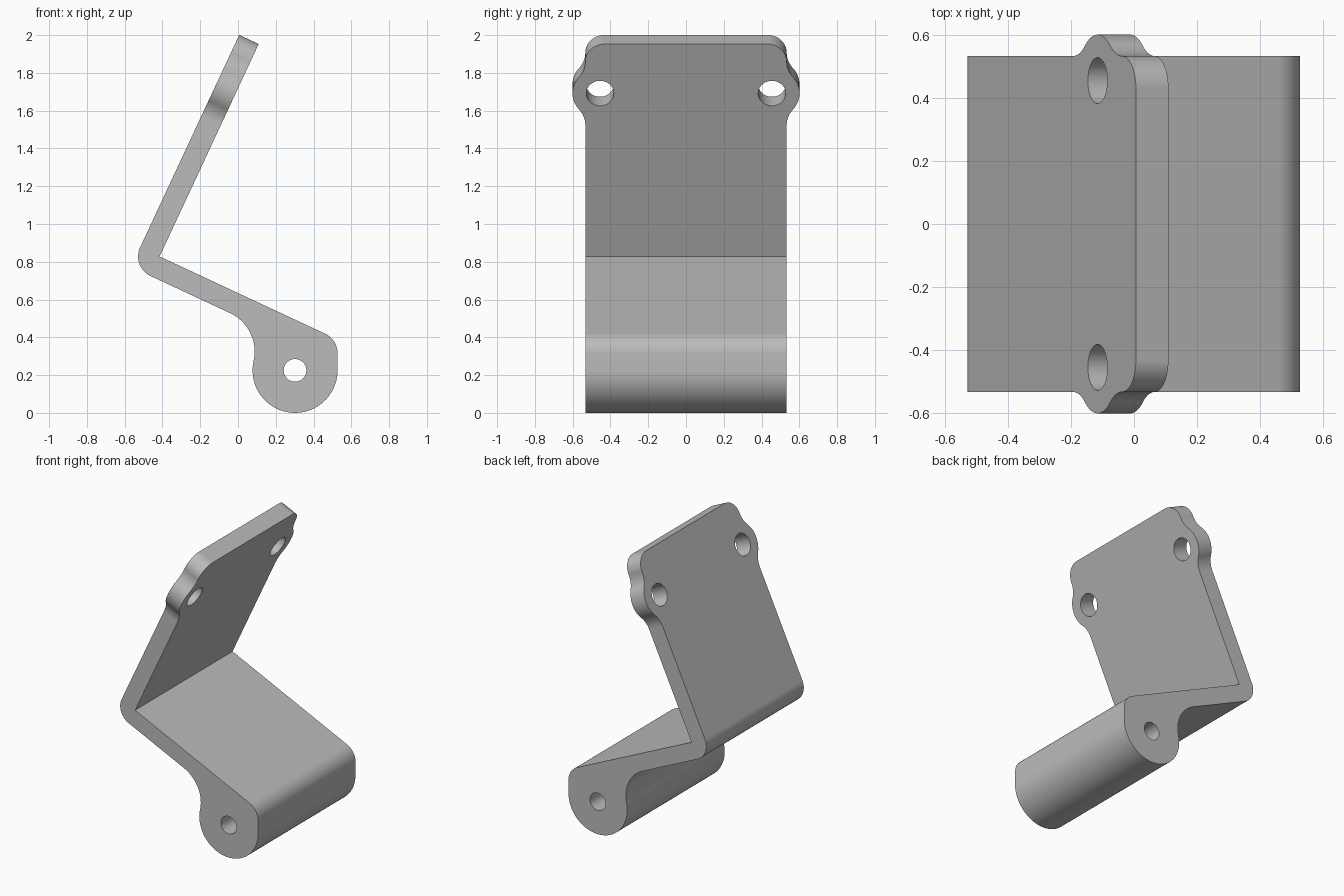
import bpy, bmesh
from math import sin, cos, atan2, degrees, radians, sqrt
from mathutils import Vector

if "Cube" in bpy.data.objects:
    bpy.data.objects.remove(bpy.data.objects["Cube"])

# Main dimensions
TILT = radians(25)
THICK = 0.114
HALF_W = 0.533
LENGTH = 1.241                        # inner corner to plate tip
CORNER = Vector((-0.415, 0.828))      # inner bend corner (x, z)
BOSS, BOSS_R, BORE_R = Vector((0.302, 0.225)), 0.225, 0.06
HOLE = Vector((0.953, 0.455))         # mounting hole (along plate, y)
HOLE_R, EAR_R, EAR_FILLET = 0.073, 0.146, 0.14

ACROSS = Vector((cos(TILT), -sin(TILT)))   # along lower arm
ALONG = Vector((sin(TILT), cos(TILT)))     # along upper plate


def local(s, t):
    return CORNER + ACROSS * s + ALONG * t


def arc(c, r, a0, a1, n=20):
    steps = [radians(a0 + (a1 - a0) * i / n) for i in range(n + 1)]
    return [Vector((c[0] + r * cos(a), c[1] + r * sin(a))) for a in steps]


def heading(a, b):
    return degrees(atan2(b[1] - a[1], b[0] - a[0]))


def prism(name, points, sweep):
    bm = bmesh.new()
    face = bm.faces.new([bm.verts.new(p) for p in points])
    ext = bmesh.ops.extrude_face_region(bm, geom=[face], use_keep_orig=True)
    verts = [v for v in ext["geom"] if isinstance(v, bmesh.types.BMVert)]
    bmesh.ops.translate(bm, verts=verts, vec=sweep)
    bmesh.ops.recalc_face_normals(bm, faces=bm.faces)
    mesh = bpy.data.meshes.new(name)
    bm.to_mesh(mesh)
    bm.free()
    obj = bpy.data.objects.new(name, mesh)
    bpy.context.collection.objects.link(obj)
    return obj


def side_prism(name, pts):
    """Profile in x, z swept along y."""
    return prism(name, [(p.x, -0.8, p.y) for p in pts], (0, 1.6, 0))


def plate_prism(name, pts):
    """Outline in plate length, y swept through the plate thickness."""
    base = [local(-0.5, p.x) for p in pts]
    return prism(name, [(b.x, p.y, b.y) for b, p in zip(base, pts)],
                 (2 * ACROSS.x, 0, 2 * ACROSS.y))


def combine(target, tool, operation):
    tool.hide_render = True
    bpy.context.view_layer.objects.active = target
    mod = target.modifiers.new(tool.name, "BOOLEAN")
    mod.operation, mod.solver, mod.object = operation, "EXACT", tool
    bpy.ops.object.modifier_apply(modifier=mod.name)
    bpy.data.objects.remove(tool)


# Side profile: tilted plate, rounded bend, lower arm, boss
boss_local = Vector(((BOSS - CORNER).dot(ACROSS), (BOSS - CORNER).dot(ALONG)))
fillet_t = -THICK - BOSS_R
fillet_s = boss_local.x - sqrt((2 * BOSS_R) ** 2 - (boss_local.y - fillet_t) ** 2)
fillet = local(fillet_s, fillet_t)
to_boss = heading(fillet, BOSS)
nose_x = BOSS.x + BOSS_R - THICK
nose = local((nose_x - CORNER.x + THICK * ALONG.x) / ACROSS.x, -THICK)

profile = [local(0, 0), local(0, LENGTH + 0.1), local(-THICK, LENGTH + 0.1)]
profile += arc(CORNER, THICK, 155, 245)
profile += arc(fillet, BOSS_R, 65, to_boss)
profile += arc(BOSS, BOSS_R, to_boss + 180, 360, 40)[1:]
profile += arc(nose, THICK, 0, 65)
bracket = side_prism("bracket", profile)

# Plate outline: straight sides, filleted ears, rounded tip corners
rise = sqrt((EAR_FILLET + EAR_R) ** 2 - (HALF_W + EAR_FILLET - HOLE.y) ** 2)
low = Vector((HOLE.x - rise, HALF_W + EAR_FILLET))
high = Vector((HOLE.x + rise, HALF_W + EAR_FILLET))
a = heading(low, HOLE)
tip_r = LENGTH - high.x
half = [Vector((-1.2, HALF_W))]
half += arc(low, EAR_FILLET, -90, a, 12)
half += arc(HOLE, EAR_R, a + 180, -a, 24)[1:-1]
half += arc(high, EAR_FILLET, -180 - a, -90, 12)
half += arc((LENGTH - tip_r, HALF_W - tip_r), tip_r, 90, 0)[1:]
outline = half + [Vector((p.x, -p.y)) for p in reversed(half)]
combine(bracket, plate_prism("outline_cutter", outline), "INTERSECT")

# Pivot bore and mounting holes
combine(bracket, side_prism("bore_cutter", arc(BOSS, BORE_R, 0, 360, 48)[:-1]), "DIFFERENCE")
for side in (-1, 1):
    ring = arc((HOLE.x, side * HOLE.y), HOLE_R, 0, 360, 48)[:-1]
    combine(bracket, plate_prism("hole_cutter", ring), "DIFFERENCE")

# Material and shading
grey = (0.5, 0.5, 0.5, 1)
mat = bpy.data.materials.new("plain grey")
mat.use_nodes = True
mat.diffuse_color = grey
mat.node_tree.nodes["Principled BSDF"].inputs["Base Color"].default_value = grey
bracket.data.materials.clear()
bracket.data.materials.append(mat)
for poly in bracket.data.polygons:
    poly.material_index = 0

bpy.ops.object.select_all(action="DESELECT")
bracket.select_set(True)
bpy.context.view_layer.objects.active = bracket
bpy.ops.object.shade_smooth_by_angle(angle=radians(30))
weighted = bracket.modifiers.new("weighted_normals", "WEIGHTED_NORMAL")
weighted.keep_sharp = True
